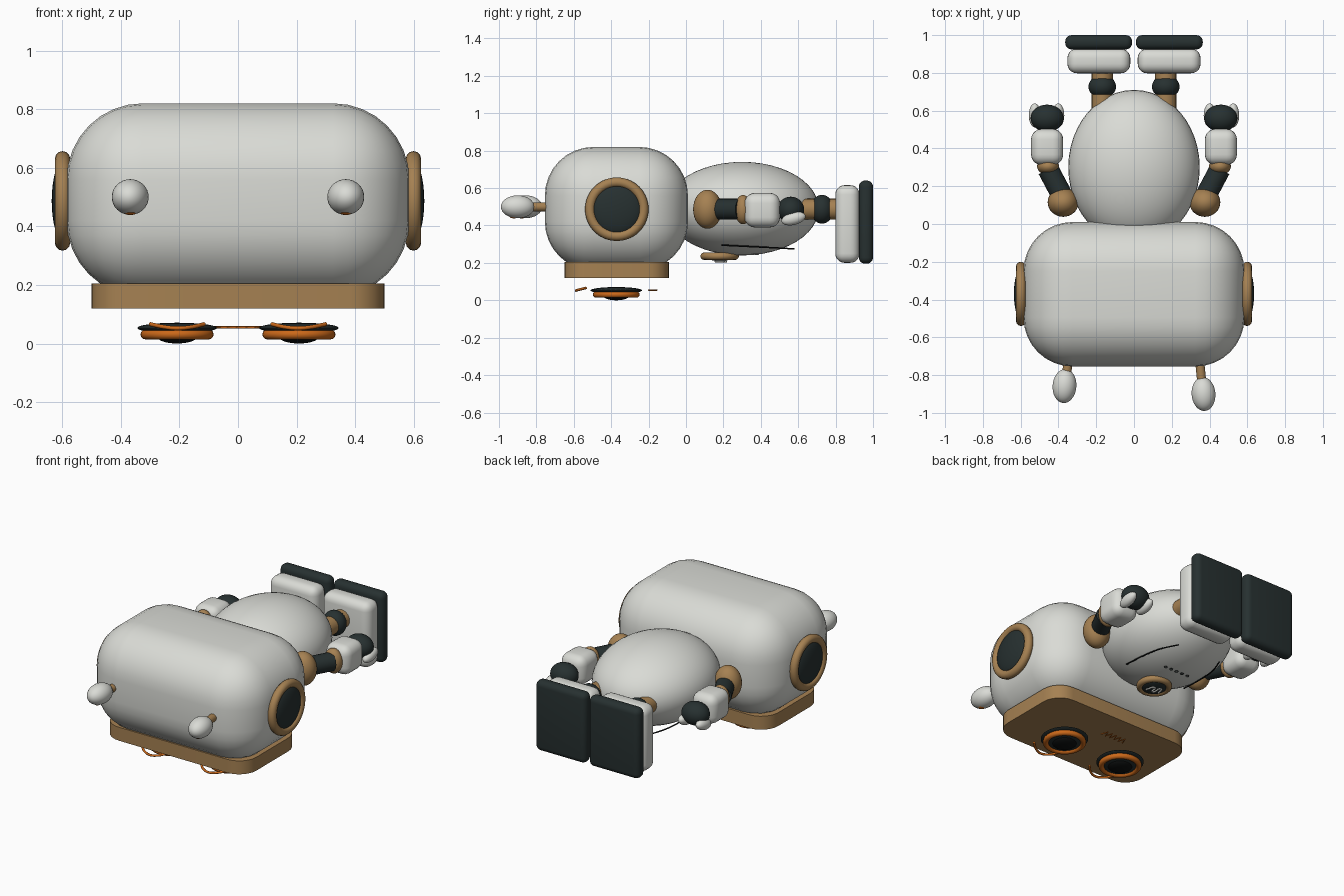
import bpy
import bmesh
import math
from mathutils import Vector

cube = bpy.data.objects.get("Cube")
if cube:
    bpy.data.objects.remove(cube, do_unlink=True)


def material(name, rgb, rough=0.5):
    m = bpy.data.materials.new(name)
    m.use_nodes = True
    m.diffuse_color = (*rgb, 1)
    bsdf = next(n for n in m.node_tree.nodes if n.type == 'BSDF_PRINCIPLED')
    bsdf.inputs["Base Color"].default_value = (*rgb, 1)
    bsdf.inputs["Roughness"].default_value = rough
    return m


WHITE = material("warm white", (0.70, 0.71, 0.67))
TAN = material("bronze tan", (0.38, 0.22, 0.085))
DARK = material("charcoal", (0.02, 0.03, 0.03))
ORANGE = material("glowing orange", (0.60, 0.14, 0.01))
BLACK = material("black", (0.004, 0.005, 0.005))


def finish(name, mat):
    ob = bpy.context.object
    ob.name = name
    ob.data.materials.append(mat)
    bpy.ops.object.shade_smooth_by_angle(angle=math.radians(40))
    return ob


def ball(name, mat, loc, radii, rot=(0, 0, 0), segs=32):
    bpy.ops.mesh.primitive_uv_sphere_add(segments=segs, ring_count=segs // 2, location=loc, rotation=rot)
    bpy.context.object.scale = radii
    return finish(name, mat)


def ring(name, mat, loc, major, minor, rot=(0, 0, 0)):
    bpy.ops.mesh.primitive_torus_add(major_segments=40, minor_segments=12, location=loc,
                                     rotation=rot, major_radius=major, minor_radius=minor)
    return finish(name, mat)


def rod(name, mat, a, b, radius):
    a, b = Vector(a), Vector(b)
    d = b - a
    bpy.ops.mesh.primitive_cylinder_add(vertices=24, radius=radius, depth=d.length, location=(a + b) / 2,
                                        rotation=d.to_track_quat('Z', 'Y').to_euler())
    return finish(name, mat)


def rounded_box(name, mat, loc, size, radius, segs=5, upright_only=False):
    bpy.ops.mesh.primitive_cube_add(size=1, location=loc)
    bm = bmesh.new()
    bm.from_mesh(bpy.context.object.data)
    bmesh.ops.scale(bm, vec=size, verts=bm.verts)
    edges = [e for e in bm.edges
             if not upright_only or abs(e.verts[0].co.z - e.verts[1].co.z) > 0.01]
    bmesh.ops.bevel(bm, geom=edges, offset=radius, segments=segs, profile=0.5, affect='EDGES')
    bm.to_mesh(bpy.context.object.data)
    bm.free()
    return finish(name, mat)


def wire(name, mat, pts, radius, smooth=True):
    cu = bpy.data.curves.new(name, 'CURVE')
    cu.dimensions = '3D'
    cu.bevel_depth = radius
    cu.bevel_resolution = 2
    cu.use_fill_caps = True
    sp = cu.splines.new('BEZIER')
    sp.bezier_points.add(len(pts) - 1)
    for bp, p in zip(sp.bezier_points, pts):
        bp.co = p
        bp.handle_left_type = bp.handle_right_type = 'AUTO' if smooth else 'VECTOR'
    cu.materials.append(mat)
    ob = bpy.data.objects.new(name, cu)
    bpy.context.collection.objects.link(ob)
    return ob


SIDEWAYS = (0, math.pi / 2, 0)

# Head and face plate
rounded_box("head", WHITE, (0, -0.372, 0.49), (1.17, 0.765, 0.66), 0.26, 8)
rounded_box("face_plate", TAN, (0, -0.37, 0.162), (1.0, 0.56, 0.085), 0.12, 6, True)

# Mouth zigzag under the face plate
mouth = [(-0.08 + i * 0.016, -0.2 + 0.045 * (i % 2), 0.055) for i in range(11)]
wire("mouth", ORANGE, mouth, 0.004, False)

# Torso, with chest badge
ball("torso", WHITE, (0, 0.30, 0.49), (0.348, 0.41, 0.25), segs=48)
ring("badge_rim", TAN, (0, 0.18, 0.236), 0.083, 0.02)
ball("badge_disc", DARK, (0, 0.18, 0.233), (0.08, 0.08, 0.022))
emblem = [(-0.04, 0.17, 0.208), (-0.02, 0.215, 0.207), (-0.005, 0.16, 0.207),
          (0.015, 0.205, 0.207), (0.04, 0.155, 0.208)]
wire("badge_emblem", WHITE, emblem, 0.005)

# Row of small studs on the belly
for i in range(5):
    ring("belly_stud", DARK, (-0.08 + i * 0.04, 0.38, 0.243), 0.009, 0.002)

for s, side in ((1, "left"), (-1, "right")):
    # Eye
    ball(side + "_eye_socket", DARK, (s * 0.208, -0.373, 0.053), (0.136, 0.138, 0.018))
    ring(side + "_eye_ring", ORANGE, (s * 0.208, -0.373, 0.031), 0.108, 0.017)
    ball(side + "_eye_lens", DARK, (s * 0.208, -0.373, 0.032), (0.1, 0.1, 0.015))
    ball(side + "_pupil", BLACK, (s * 0.208, -0.373, 0.025), (0.07, 0.07, 0.025))
    brow = [(s * x, y, z) for x, y, z in
            ((0.3, -0.535, 0.066), (0.25, -0.575, 0.056), (0.205, -0.588, 0.052),
             (0.16, -0.575, 0.056), (0.115, -0.535, 0.066))]
    wire(side + "_brow", ORANGE, brow, 0.007)

    # Ear
    ring(side + "_ear_rim", TAN, (s * 0.599, -0.37, 0.487), 0.144, 0.026, SIDEWAYS)
    ball(side + "_ear_pad", DARK, (s * 0.597, -0.37, 0.487), (0.135, 0.135, 0.039), SIDEWAYS)

    # Antenna, slightly longer on the left
    tip = -0.9 if s > 0 else -0.858
    rod(side + "_antenna_rod", TAN, (s * 0.345, -0.7, 0.5), (s * 0.365, tip, 0.5), 0.024)
    ball(side + "_antenna_tip", WHITE, (s * 0.368, tip, 0.5), (0.063, 0.09, 0.061), (0, 0, s * 0.08))
    ball(side + "_antenna_light", ORANGE, (s * 0.368, tip - 0.02, 0.449), (0.02, 0.025, 0.011), segs=16)

    # Arm
    ball(side + "_shoulder", TAN, (s * 0.375, 0.115, 0.487), (0.082, 0.077, 0.104))
    rod(side + "_upper_arm", DARK, (s * 0.37, 0.13, 0.487), (s * 0.455, 0.29, 0.487), 0.056)
    ball(side + "_elbow", TAN, (s * 0.455, 0.305, 0.485), (0.058, 0.045, 0.078))
    rounded_box(side + "_forearm", WHITE, (s * 0.46, 0.408, 0.482), (0.17, 0.19, 0.185), 0.055)
    ball(side + "_hand", DARK, (s * 0.46, 0.56, 0.484), (0.087, 0.072, 0.07))
    for dx in (-0.062, 0.062):
        ball(side + "_finger", WHITE, (s * 0.463 + dx, 0.575, 0.437), (0.032, 0.066, 0.034), (0.25, 0, 0), 20)

    # Leg and foot
    rod(side + "_leg", TAN, (s * 0.168, 0.58, 0.487), (s * 0.168, 0.82, 0.487), 0.056)
    ball(side + "_knee", DARK, (s * 0.168, 0.727, 0.487), (0.073, 0.062, 0.077))
    rounded_box(side + "_foot", WHITE, (s * 0.186, 0.863, 0.408), (0.333, 0.13, 0.415), 0.05)
    rounded_box(side + "_sole", DARK, (s * 0.187, 0.962, 0.418), (0.354, 0.076, 0.445), 0.034)

    # Belly seam
    seam = [(s * 0.215, 0.19, 0.295), (s * 0.212, 0.35, 0.287), (s * 0.195, 0.47, 0.281), (s * 0.153, 0.58, 0.275)]
    wire(side + "_belly_seam", BLACK, seam, 0.004)
